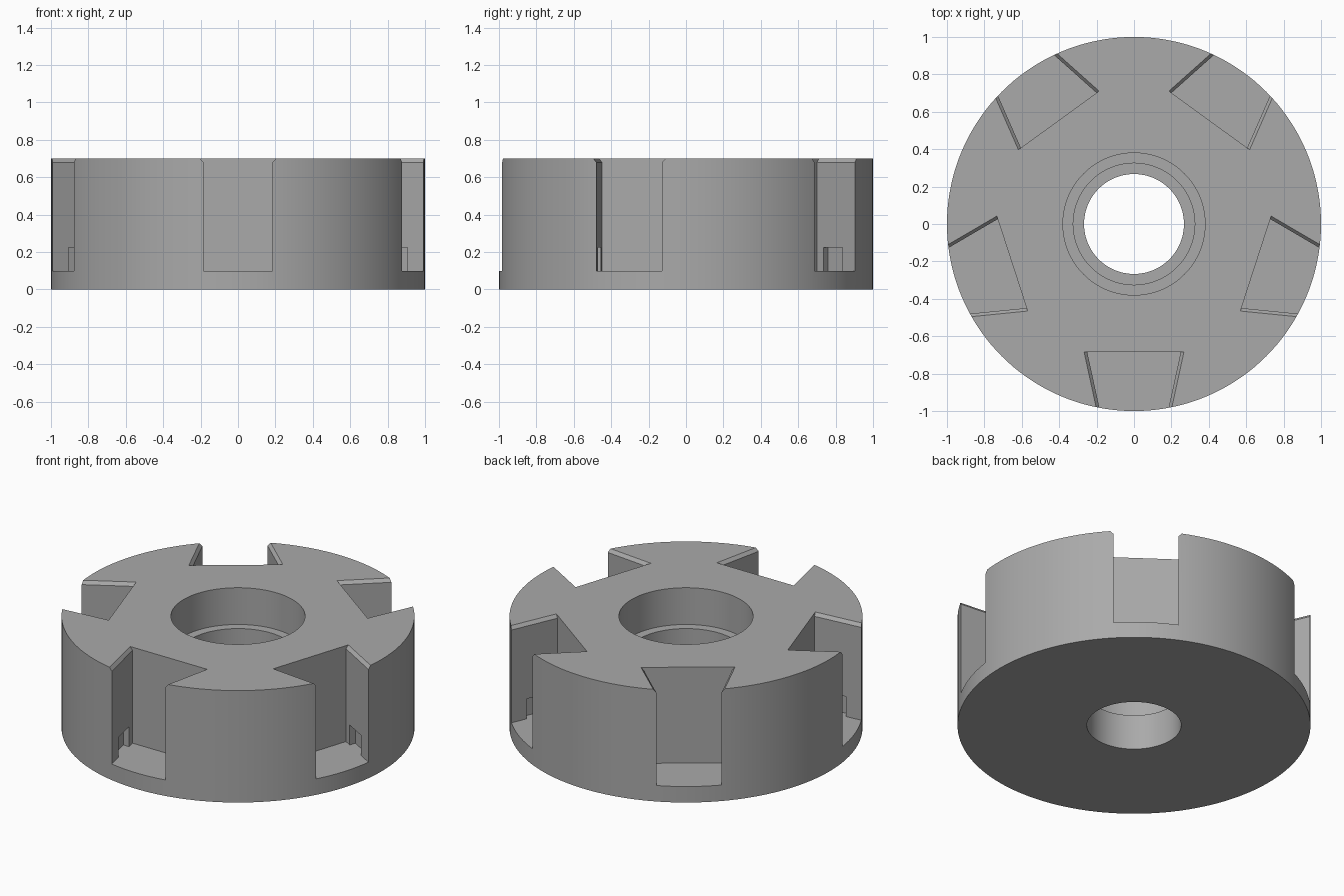
import bpy, bmesh, math
from mathutils import Matrix

if "Cube" in bpy.data.objects:
    bpy.data.objects.remove(bpy.data.objects["Cube"])

grey = bpy.data.materials.new("machined grey")
grey.diffuse_color = (0.40, 0.40, 0.40, 1)
grey.use_nodes = True
grey.node_tree.nodes["Principled BSDF"].inputs["Base Color"].default_value = grey.diffuse_color


def make_object(name, bm):
    bmesh.ops.recalc_face_normals(bm, faces=bm.faces)
    mesh = bpy.data.meshes.new(name)
    bm.to_mesh(mesh)
    bm.free()
    obj = bpy.data.objects.new(name, mesh)
    bpy.context.collection.objects.link(obj)
    mesh.materials.append(grey)
    return obj


def revolve(name, profile, steps=144):
    """Spin a closed (radius, z) profile around the z axis."""
    bm = bmesh.new()
    rings = []
    for i in range(steps):
        a = 2 * math.pi * i / steps
        rings.append([bm.verts.new((r * math.cos(a), r * math.sin(a), z)) for r, z in profile])
    n = len(profile)
    for i in range(steps):
        a, b = rings[i], rings[(i + 1) % steps]
        for j in range(n):
            k = (j + 1) % n
            bm.faces.new((a[j], b[j], b[k], a[k]))
    return make_object(name, bm)


def half_width(r):
    """Dovetail slot half width, narrowing towards the rim."""
    return 0.25 - 0.218 * (r - 0.685)


def add_cutter(bm, r0, r1, levels, turn):
    """Loft trapezoid sections; levels are (z, extra half width)."""
    rows = []
    for z, extra in levels:
        w0, w1 = half_width(r0) + extra, half_width(r1) + extra
        corners = ((r0, -w0), (r1, -w1), (r1, w1), (r0, w0))
        rows.append([bm.verts.new(turn @ Matrix.Translation((x, y, z)).translation)
                     for x, y in corners])
    for a, b in zip(rows, rows[1:]):
        for j in range(4):
            k = (j + 1) % 4
            bm.faces.new((a[j], a[k], b[k], b[j]))
    bm.faces.new(rows[0][::-1])
    bm.faces.new(rows[-1])


def cut(body, name, r0, r1, levels):
    """Cut the same shape at five places around the body."""
    bm = bmesh.new()
    for i in range(5):
        turn = Matrix.Rotation(math.radians(-90 + 72 * i), 3, 'Z')
        add_cutter(bm, r0, r1, levels, turn)
    cutter = make_object(name, bm)
    cutter.hide_render = True
    mod = body.modifiers.new(name, 'BOOLEAN')
    mod.operation = 'DIFFERENCE'
    mod.solver = 'EXACT'
    mod.object = cutter
    bpy.context.view_layer.objects.active = body
    bpy.ops.object.modifier_apply(modifier=mod.name)
    bpy.data.objects.remove(cutter)


# Round body with a bore stepped twice
body = revolve("slotted_hub", [(0.267, 0), (1, 0), (1, 0.70), (0.38, 0.70),
                               (0.38, 0.47), (0.325, 0.47), (0.325, 0.22), (0.267, 0.22)])

# Dovetail slots with chamfered top edges
cut(body, "dovetail_slots", 0.685, 1.15, [(0.10, 0), (0.68, 0), (0.74, 0.05)])

# Small notches in both side walls at the foot of each slot
cut(body, "foot_notches", 0.735, 0.885, [(0.10, 0.04), (0.225, 0.04)])

# Smooth round walls, sharp edges
bpy.ops.object.select_all(action='DESELECT')
body.select_set(True)
bpy.context.view_layer.objects.active = body
bpy.ops.object.shade_smooth_by_angle(angle=math.radians(20))
